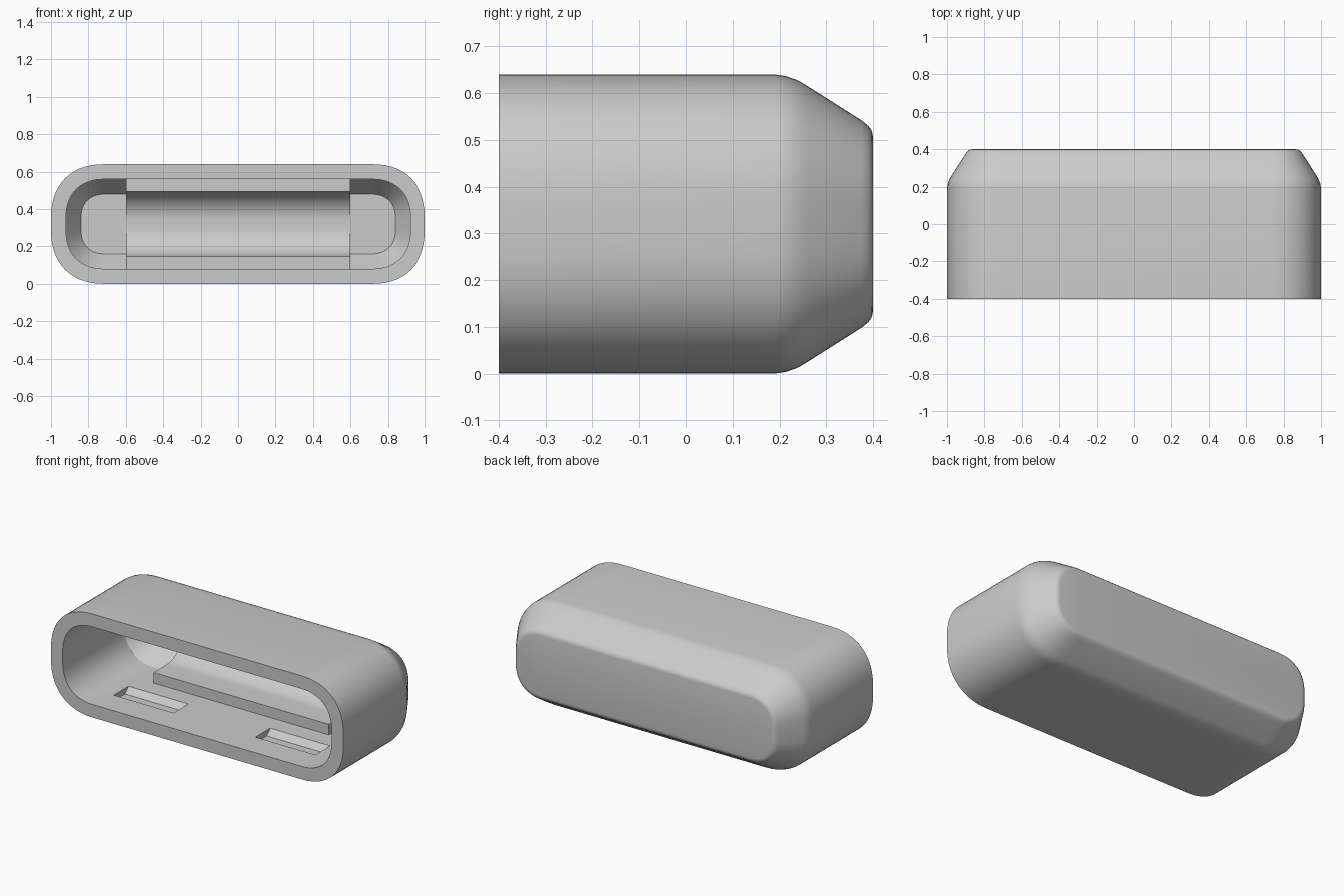
import bpy, bmesh, math

old = bpy.data.objects.get("Cube")
if old:
    bpy.data.objects.remove(old, do_unlink=True)

grey = bpy.data.materials.new("light grey plastic")
grey.use_nodes = True
COLOUR = (0.6, 0.6, 0.6, 1)
grey.diffuse_color = COLOUR
grey.node_tree.nodes["Principled BSDF"].inputs["Base Color"].default_value = COLOUR

HALF_X, HALF_Z, MID_Z = 1.0, 0.32, 0.32


def finish(bm, name):
    bmesh.ops.recalc_face_normals(bm, faces=bm.faces)
    mesh = bpy.data.meshes.new(name)
    bm.to_mesh(mesh)
    bm.free()
    mesh.materials.append(grey)
    obj = bpy.data.objects.new(name, mesh)
    bpy.context.collection.objects.link(obj)
    return obj


def smooth(obj, degrees):
    bpy.ops.object.select_all(action='DESELECT')
    obj.select_set(True)
    bpy.context.view_layer.objects.active = obj
    bpy.ops.object.shade_smooth_by_angle(angle=math.radians(degrees))


def ring(bm, y, inset, steps=14):
    """Soft-cornered rectangle in the xz plane, shrunk by inset."""
    hx, hz, r = HALF_X - inset, HALF_Z - inset, 0.29 - inset
    verts = []
    for quarter in range(4):
        sx = 1 if quarter in (0, 3) else -1
        sz = 1 if quarter < 2 else -1
        for i in range(steps + 1):
            t = i / steps if quarter % 2 == 0 else 1 - i / steps
            a = t * math.pi / 2
            cx = max(math.cos(a), 0) ** 0.87
            cz = max(math.sin(a), 0) ** 0.87
            verts.append(bm.verts.new((sx * (hx - r + r * cx), y,
                                       MID_Z + sz * (hz - r + r * cz))))
    return verts


def extrude_x(points, x0, x1, name):
    """Prism along x from a yz outline."""
    bm = bmesh.new()
    face = bm.faces.new([bm.verts.new((x0, y, z)) for y, z in points])
    out = bmesh.ops.extrude_face_region(bm, geom=[face])
    moved = [v for v in out["geom"] if isinstance(v, bmesh.types.BMVert)]
    bmesh.ops.translate(bm, verts=moved, vec=(x1 - x0, 0, 0))
    return finish(bm, name)


# Shell: one loft from the back face, round the rim, into the cavity
sections = [(0.4, 0.135), (0.398, 0.122), (0.39, 0.11), (0.375, 0.098),
            (0.26, 0.025), (0.24, 0.013), (0.215, 0.004), (0.19, 0),
            (-0.4, 0), (-0.4, 0.08), (0.2, 0.08), (0.32, 0.16)]
bm = bmesh.new()
rings = [ring(bm, y, inset) for y, inset in sections]
for a, b in zip(rings, rings[1:]):
    for i in range(len(a)):
        j = (i + 1) % len(a)
        bm.faces.new((a[i], a[j], b[j], b[i]))
bm.faces.new(rings[0])
bm.faces.new(rings[-1])
shell = finish(bm, "cap_shell")

# Clip slots in the cavity floor and ceiling
slot = [(-0.23, 0.12), (-0.23, 0.045), (-0.12, 0.045), (-0.085, 0.08), (-0.085, 0.12)]
for side in (-1, 1):
    for flip in (False, True):
        outline = [(y, 2 * MID_Z - z if flip else z) for y, z in slot]
        cutter = extrude_x(outline, side * 0.28, side * 0.69, "slot_cutter")
        cutter.hide_render = True
        mod = shell.modifiers.new("slot", 'BOOLEAN')
        mod.operation = 'DIFFERENCE'
        mod.solver = 'EXACT'
        mod.object = cutter
        bpy.context.view_layer.objects.active = shell
        bpy.ops.object.modifier_apply(modifier=mod.name)
        bpy.data.objects.remove(cutter, do_unlink=True)
smooth(shell, 28)

# Grooved block at the back of the cavity
FRONT, BACK, RADIUS = 0.03, 0.315, 0.155
lower = [(0.325, 0.075), (FRONT, 0.075), (FRONT, 0.145)]
for i in range(15):
    a = i / 14 * math.pi / 2
    lower.append((BACK - RADIUS + RADIUS * math.sin(a), 0.3 - RADIUS * math.cos(a)))
upper = [(y, 2 * MID_Z - z) for y, z in reversed(lower)]
block = extrude_x(lower + upper, -0.6, 0.6, "grooved_block")
smooth(block, 28)
